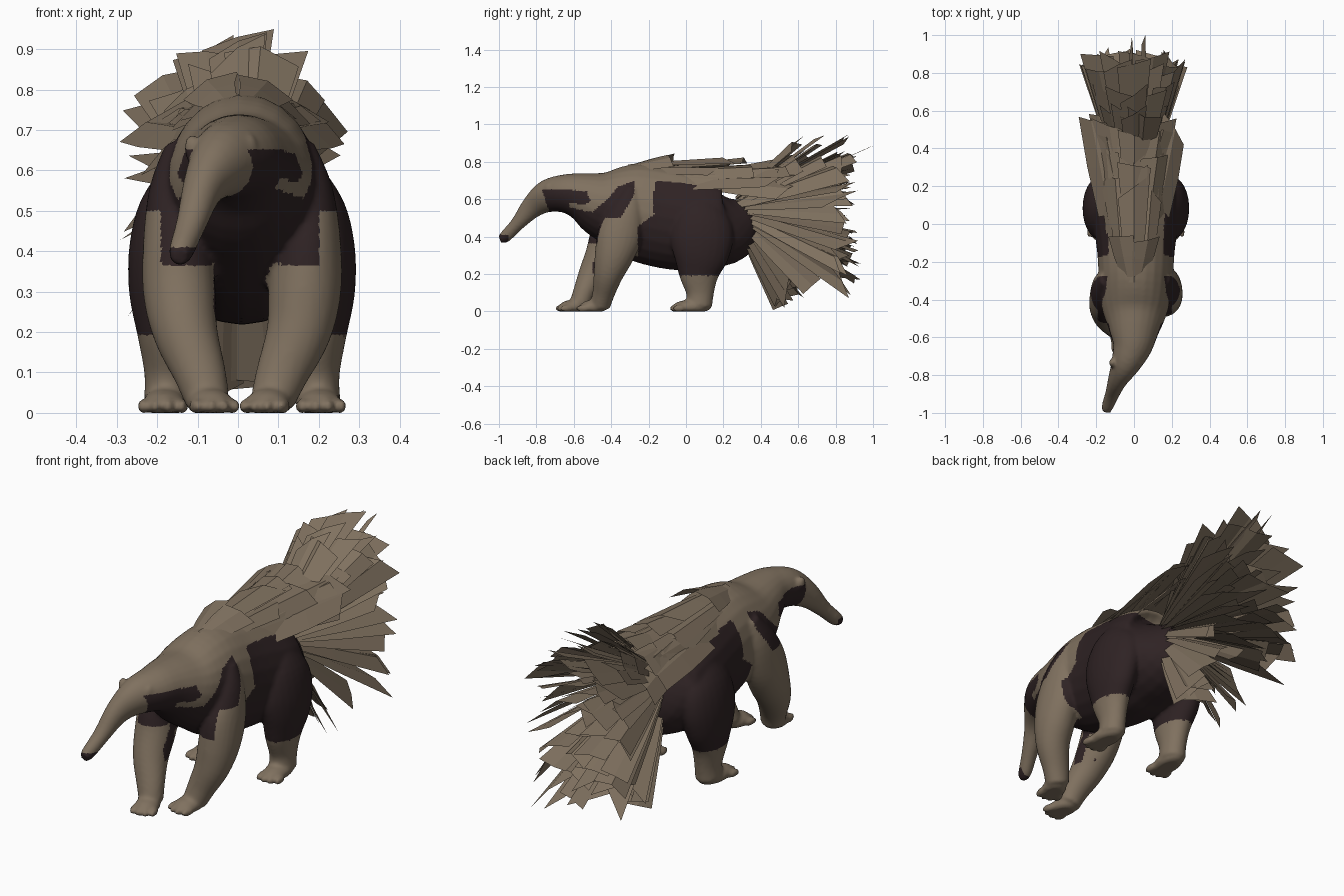
import bpy, bmesh, math, random
from mathutils import Vector, Matrix, Quaternion

if "Cube" in bpy.data.objects:
    bpy.data.objects.remove(bpy.data.objects["Cube"])

random.seed(7)


def material(name, rgb):
    m = bpy.data.materials.new(name)
    m.diffuse_color = (*rgb, 1)
    m.use_nodes = True
    m.node_tree.nodes["Principled BSDF"].inputs["Base Color"].default_value = m.diffuse_color
    return m


BROWN = material("brown_fur", (0.215, 0.165, 0.115))
DARK = material("dark_fur", (0.028, 0.0165, 0.0175))


def catmull(a, b, c, d, t):
    return [0.5 * (2 * q + (r - p) * t + (2 * p - 5 * q + 4 * r - s) * t * t
                   + (3 * q - p - 3 * r + s) * t ** 3) for p, q, r, s in zip(a, b, c, d)]


def loft(bm, secs, n=24, sub=4):
    """Smooth closed tube through (x, y, z, half_width, half_depth) sections."""
    pts = []
    for i in range(len(secs) - 1):
        a, d = secs[max(i - 1, 0)], secs[min(i + 2, len(secs) - 1)]
        pts += [catmull(a, secs[i], secs[i + 1], d, k / sub) for k in range(sub)]
    pts.append(secs[-1])
    rings = []
    for i, p in enumerate(pts):
        tan = (Vector(pts[min(i + 1, len(pts) - 1)][:3]) - Vector(pts[max(i - 1, 0)][:3])).normalized()
        side = Vector((1, 0, 0))
        side = (side - tan * side.dot(tan)).normalized()
        up = tan.cross(side)
        rings.append([bm.verts.new(Vector(p[:3]) + side * p[3] * math.cos(2 * math.pi * k / n)
                                   + up * p[4] * math.sin(2 * math.pi * k / n)) for k in range(n)])
    for r, s in zip(rings, rings[1:]):
        for k in range(n):
            bm.faces.new((r[k], r[(k + 1) % n], s[(k + 1) % n], s[k]))
    bm.faces.new(rings[0][::-1])
    bm.faces.new(rings[-1])


def blob(bm, c, r, turn=0):
    mat = Matrix.Translation(c) @ Matrix.Rotation(turn, 4, 'Z') @ Matrix.Diagonal((*r, 1))
    bmesh.ops.create_uvsphere(bm, u_segments=20, v_segments=12, radius=1, matrix=mat)


def inside(y, z, poly):
    hit = False
    for (y1, z1), (y2, z2) in zip(poly, poly[1:] + poly[:1]):
        if (z1 > z) != (z2 > z) and y < (y2 - y1) * (z - z1) / (z2 - z1) + y1:
            hit = not hit
    return hit


# ---- body: snout, head, neck and trunk in one loft
bm = bmesh.new()
loft(bm, [(-.146, -.995, .388, .022, .022), (-.14, -.965, .402, .031, .033), (-.115, -.90, .47, .038, .038),
          (-.085, -.82, .56, .052, .062), (-.045, -.74, .615, .078, .088), (-.01, -.65, .63, .105, .103),
          (.0, -.56, .615, .135, .13), (.005, -.45, .575, .175, .185), (.01, -.3, .545, .195, .25),
          (.01, -.15, .51, .205, .27), (.01, 0, .485, .225, .268), (.01, .12, .475, .235, .25),
          (.01, .22, .47, .205, .215), (.01, .29, .51, .13, .15), (.01, .335, .56, .05, .06)])
# ears
for x in (-.115, .03):
    blob(bm, (x, -.735, .655), (.018, .022, .035))
# front legs: the left one steps forward
loft(bm, [(.15, -.29, .66, .04, .04), (.165, -.315, .55, .07, .09), (.17, -.35, .42, .085, .12),
          (.165, -.385, .3, .09, .105), (.15, -.415, .2, .08, .08), (.11, -.44, .1, .065, .06),
          (.085, -.46, .03, .055, .055)])
loft(bm, [(-.14, -.29, .66, .04, .04), (-.15, -.33, .55, .07, .09), (-.15, -.39, .42, .085, .115),
          (-.145, -.44, .3, .09, .1), (-.13, -.495, .2, .08, .08), (-.095, -.545, .1, .065, .06),
          (-.075, -.57, .03, .055, .055)])
# hind legs
for s in (1, -1):
    loft(bm, [(.01 + s * .13, .09, .6, .06, .08), (.01 + s * .165, .085, .5, .09, .15),
              (.01 + s * .185, .085, .4, .095, .17), (.01 + s * .195, .08, .3, .085, .15),
              (.01 + s * .19, .07, .2, .07, .11), (.01 + s * .185, .075, .1, .057, .075),
              (.01 + s * .185, .07, .03, .058, .07)])
# feet and toes
for x, y, ry, turn in ((.077, -.495, .075, .25), (-.07, -.605, .075, -.25),
                       (.2, .03, .105, -.08), (-.18, .03, .105, .08)):
    blob(bm, (x, y, .024), (.056, ry, .038), -turn)
    for k in range(4):
        off = Matrix.Rotation(-turn, 3, 'Z') @ Vector((-.048 + .032 * k, -ry * .85 + .012 * abs(k - 1.5), 0))
        blob(bm, (x + off.x, y + off.y, .016), (.015, .037, .02), -turn)
for v in bm.verts:
    v.co.z = max(v.co.z, 0)
bmesh.ops.recalc_face_normals(bm, faces=bm.faces)
me = bpy.data.meshes.new("body")
bm.to_mesh(me)
bm.free()
body = bpy.data.objects.new("body", me)
bpy.context.collection.objects.link(body)

# fuse the parts into one smooth skin
rm = body.modifiers.new("fuse", 'REMESH')
rm.mode = 'VOXEL'
rm.voxel_size = .009
sm = body.modifiers.new("soften", 'SMOOTH')
sm.factor = .5
sm.iterations = 5
bpy.context.view_layer.update()
me = bpy.data.meshes.new_from_object(body.evaluated_get(bpy.context.evaluated_depsgraph_get()))
body.modifiers.clear()
body.data = me
me.materials.clear()
me.materials.append(BROWN)
me.materials.append(DARK)

# dark markings: throat with shoulder stripe, hindquarters, belly, nose
throat = [(-.77, .65), (-.66, .655), (-.53, .64), (-.51, .59), (-.55, .57), (-.63, .585), (-.62, .555),
          (-.5, .53), (-.42, .6), (-.36, .67), (-.27, .70), (-.28, .62), (-.35, .5), (-.41, .45),
          (-.42, .37), (-.6, .36), (-.72, .5)]
hind = [(-.16, .70), (0, .685), (.4, .61), (.4, .19), (-.2, .19), (-.255, .25), (-.26, .45), (-.17, .52), (-.18, .6)]
for p in me.polygons:
    p.use_smooth = True
    x, y, z = p.center
    belly = -.5 < y < -.2 and z > .2 and (abs(x) < .06 or (abs(x) < .1 and p.normal.z < -.5))
    nose = y < -.95 and z < .41
    stripe = inside(y, z, throat) and (z > .5 or abs(x - .005) < .195)
    p.material_index = int(stripe or inside(y, z, hind) or (belly and z < .5) or nose)


# ---- hair: folded flat blades with slanted ends
def blade(bm, base, tip, w0, w1, roll, fold):
    base, tip = Vector(base), Vector(tip)
    d = (tip - base).normalized()
    side = d.cross(Vector((0, 0, 1))).normalized()
    side.rotate(Quaternion(d, roll))
    up = side.cross(d)
    cut = random.uniform(-.14, .14)
    rows = []
    for t, w in ((0, w0), (.5, (w0 + w1) * .55), (1, w1)):
        row = []
        for k in (-1, 0, 1):
            tt = t * (1 - abs(cut) + cut * k)
            lift = fold * w * (1 - abs(k))
            row.append(bm.verts.new(base + (tip - base) * tt + side * k * w / 2 + up * lift))
        rows.append(row)
    for a, b in zip(rows, rows[1:]):
        for k in (0, 1):
            bm.faces.new((a[k], a[k + 1], b[k + 1], b[k]))


def hair_object(name, bm):
    m = bpy.data.meshes.new(name)
    bm.to_mesh(m)
    bm.free()
    m.materials.append(BROWN)
    bpy.context.collection.objects.link(bpy.data.objects.new(name, m))


R = random.uniform
# tail fan: (pitch in degrees, reach, half spread) layers, arched so the sides hang lower
bm = bmesh.new()
for pitch, reach, spread in ((42, .47, .12), (35, .57, .16), (29, .66, .18), (23, .70, .2), (17, .66, .21),
                             (10, .63, .22), (3, .61, .22), (-4, .61, .22), (-11, .62, .21), (-18, .65, .2),
                             (-25, .69, .19), (-31, .73, .17), (-44, .56, .14), (-54, .52, .11), (-62, .54, .09)):
    for f in (-1, -.5, 0, .5, 1):
        a = math.radians(pitch + R(-3, 2))
        L = reach * R(.93, 1.06)
        base = (f * .06, .27, .575 + pitch * .0008 - .03 * f * f)
        drop = .07 * f * f if pitch > -20 else 0
        tip = (f * spread, min(.27 + L * math.cos(a), .91), base[2] + L * math.sin(a) - drop)
        blade(bm, base, tip, .05, R(.13, .19), R(-.3, .3) + f * .55, R(-.1, .28))
# two long thin tips
for x in (-.02, .05):
    blade(bm, (x, .3, .57), (x, 1.0, .885), .05, .02, 0, .1)
hair_object("tail_hair", bm)

# mane along the spine
bm = bmesh.new()
for i in range(6):
    y = -.31 + .09 * i
    z = .775 - .008 * i
    for s in (-1, 0, 1):
        end = min(y + R(.42, .6), .5)
        blade(bm, (s * .05, y, z - .02 * abs(s)), (s * (.09 + .012 * i), end, .785 - .045 * abs(s) + R(-.015, .015)),
              .06, R(.12, .18), s * .45 + R(-.15, .15), .18)
for s in (-1, 1):
    # raised tufts over the shoulders and wide side sheets over the rump
    blade(bm, (s * .03, -.28, .77), (s * .07, -.06, .81), .08, .15, s * .5, .12)
    blade(bm, (s * .12, .05, .68), (s * .225, .58, .70), .15, .15, s * .4, .15)
    blade(bm, (s * .06, .1, .70), (s * .13, .57, .75), .14, .2, s * .3, .15)
    blade(bm, (s * .1, -.12, .71), (s * .14, .42, .73), .1, .15, s * .7, .1)
    blade(bm, (s * .08, .12, .69), (s * .18, .6, .64), .12, .16, s * .7, .1)
hair_object("mane_hair", bm)
